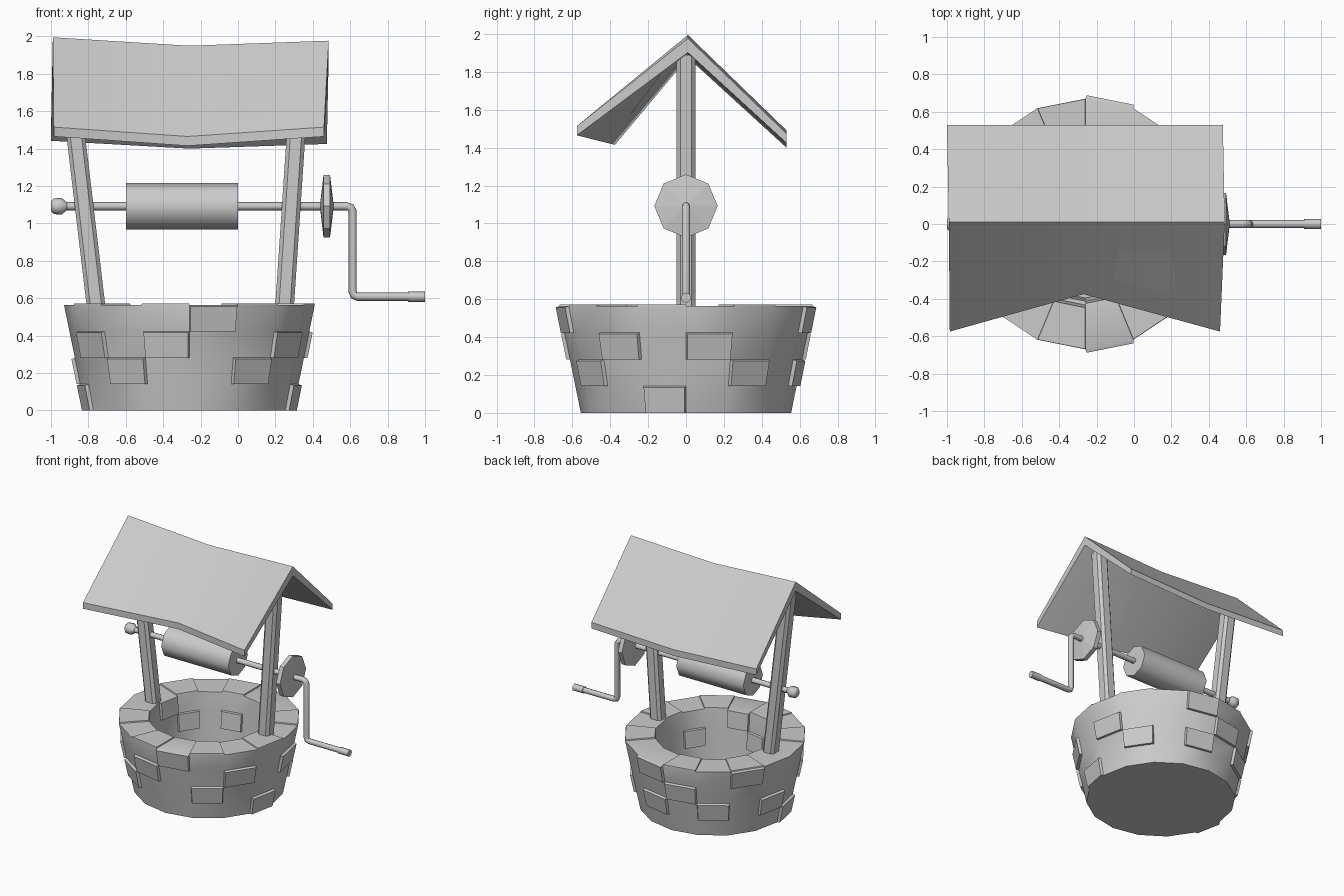
import bpy, bmesh
from math import sin, cos, pi, radians

if "Cube" in bpy.data.objects:
    bpy.data.objects.remove(bpy.data.objects["Cube"])

CX = -0.26      # centre of the well in x
AXLE_Z = 1.092


def finish(name, bm, angle=None):
    bmesh.ops.recalc_face_normals(bm, faces=bm.faces)
    mesh = bpy.data.meshes.new(name)
    bm.to_mesh(mesh)
    bm.free()
    ob = bpy.data.objects.new(name, mesh)
    bpy.context.collection.objects.link(ob)
    if angle:
        smooth(ob, angle)
    return ob


def smooth(ob, angle):
    bpy.ops.object.select_all(action='DESELECT')
    ob.select_set(True)
    bpy.context.view_layer.objects.active = ob
    bpy.ops.object.shade_smooth_by_angle(angle=radians(angle))


def skin(bm, rings):
    """Quads between successive closed rings; returns faces[row][k]."""
    out = []
    for a, b in zip(rings, rings[1:]):
        n = len(a)
        out.append([bm.faces.new((a[k], a[(k + 1) % n], b[(k + 1) % n], b[k])) for k in range(n)])
    return out


def lathe_x(name, profile, z=AXLE_Z, sides=8, angle=None):
    """Turned part around an axis along x; profile is (x, radius)."""
    bm = bmesh.new()
    rings = [[bm.verts.new((x, r * sin(2 * pi * k / sides), z + r * cos(2 * pi * k / sides)))
              for k in range(sides)] for x, r in profile]
    skin(bm, rings)
    bm.faces.new(rings[0])
    bm.faces.new(rings[-1])
    return finish(name, bm, angle)


# Stone wall: 16 sides, 4 courses, with single stones standing proud
bm = bmesh.new()
N = 16


def ring(r, z):
    return [bm.verts.new((CX + r * cos(2 * pi * k / N), r * sin(2 * pi * k / N), z)) for k in range(N)]


outer = [ring(0.555 + 0.115 * i / 4, 0.141 * i) for i in range(5)]
inner = [ring(0.445 - 0.05 * i / 4, max(0.02, 0.564 - 0.141 * i)) for i in range(5)]
faces = skin(bm, outer + inner)         # rows 0-3 outside, 4 rim, 5-8 inside (top down)
bm.faces.new(outer[0])
bm.faces.new(inner[-1])
bmesh.ops.recalc_face_normals(bm, faces=bm.faces)
stones = {0: (8, 15), 1: (1, 3, 5, 7, 10, 13), 2: (0, 4, 9, 11, 14), 3: (3, 6, 12),
          5: (7, 12), 6: (4, 6, 11, 14)}
proud = [faces[row][k] for row, ks in stones.items() for k in ks]
bmesh.ops.inset_individual(bm, faces=proud, thickness=0.005, depth=0.02)
rim = [faces[4][k] for k in (1, 4, 6, 9, 11, 13, 15)]
bmesh.ops.inset_individual(bm, faces=rim, thickness=0.003, depth=0.009)
finish("stone_wall", bm, 30)

# Leaning posts with chamfered corners
for name, x0, x1 in (("left_post", -0.757, -0.917), ("right_post", 0.248, 0.338)):
    bm = bmesh.new()
    h, c = 0.05, 0.03
    section = [(h, -c), (h, c), (c, h), (-c, h), (-h, c), (-h, -c), (-c, -h), (c, -h)]
    rings = [[bm.verts.new((x + dx, dy, z)) for dx, dy in section] for x, z in ((x0, 0.54), (x1, 1.89))]
    skin(bm, rings)
    bm.faces.new(rings[0])
    bm.faces.new(rings[1])
    finish(name, bm)

# Sagging roof: three sections of front eave, ridge, back eave
sections = [[(-0.985, -0.575, 1.515), (-0.99, 0.01, 1.995), (-1.0, 0.53, 1.492)],
            [(-0.27, -0.375, 1.465), (-0.26, 0.01, 1.95), (-0.26, 0.53, 1.45)],
            [(0.46, -0.575, 1.515), (0.485, 0.01, 1.977), (0.475, 0.53, 1.475)]]
bm = bmesh.new()
rings = []
for s in sections:
    top = [bm.verts.new(p) for p in s]
    low = [bm.verts.new((x, y, z - d)) for (x, y, z), d in zip(s, (0.05, 0.075, 0.05))]
    rings.append(top + low[::-1])
skin(bm, rings)
for r in (rings[0], rings[-1]):
    bm.faces.new((r[0], r[1], r[4], r[5]))
    bm.faces.new((r[1], r[2], r[3], r[4]))
finish("roof", bm, 35)

# Axle and crank: one bent rod
path = [(-0.94, 1.092), (0.58, 1.092), (0.602, 1.085), (0.613, 1.065),
        (0.613, 0.635), (0.62, 0.615), (0.64, 0.608), (0.93, 0.608)]
curve = bpy.data.curves.new("axle_crank", 'CURVE')
curve.dimensions = '3D'
curve.bevel_depth = 0.022
curve.bevel_resolution = 2
curve.use_fill_caps = True
spline = curve.splines.new('POLY')
spline.points.add(len(path) - 1)
for p, (x, z) in zip(spline.points, path):
    p.co = (x, 0, z, 1)
rod = bpy.data.objects.new("axle_crank", curve)
bpy.context.collection.objects.link(rod)
bpy.ops.object.select_all(action='DESELECT')
rod.select_set(True)
bpy.context.view_layer.objects.active = rod
bpy.ops.object.convert(target='MESH')
smooth(bpy.context.object, 50)

# Turned parts on the rod
lathe_x("rope_drum", [(-0.6, 0.125), (0.0, 0.125)], angle=50)
lathe_x("end_knob", [(-1.0, 0.025), (-0.985, 0.042), (-0.945, 0.045), (-0.915, 0.022)], angle=50)
lathe_x("crank_disc", [(0.44, 0.02), (0.457, 0.167), (0.492, 0.167), (0.51, 0.02)])
lathe_x("crank_grip", [(0.91, 0.027), (1.0, 0.027)], z=0.608, angle=50)
